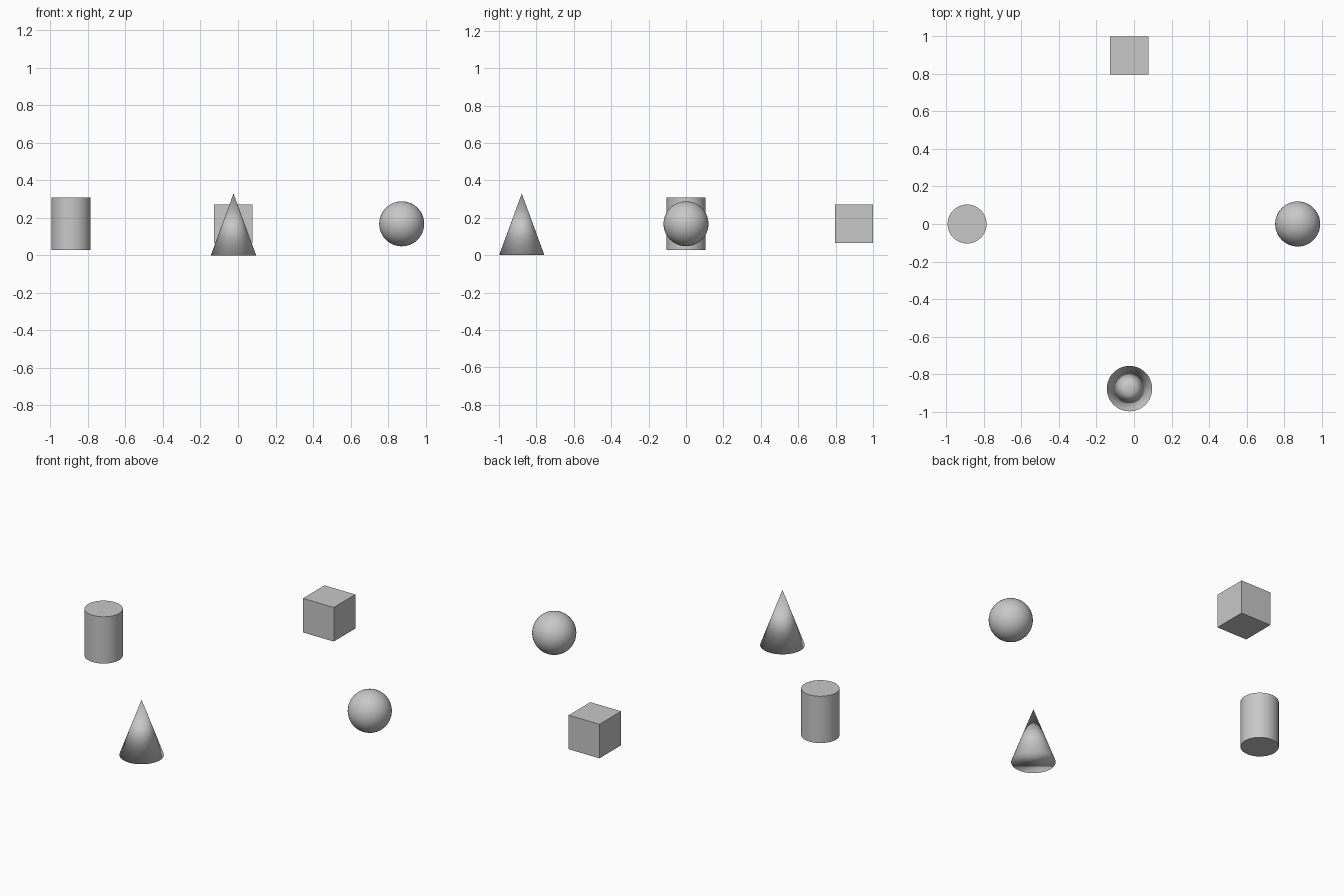
import bpy
import math

# Remove the default object
default = bpy.data.objects.get("Cube")
if default:
    bpy.data.objects.remove(default, do_unlink=True)

# One plain grey for every solid
GREY = (0.58, 0.58, 0.58, 1.0)
grey = bpy.data.materials.new("light_grey")
grey.use_nodes = True
grey.diffuse_color = GREY
shader = grey.node_tree.nodes["Principled BSDF"]
shader.inputs["Base Color"].default_value = GREY
shader.inputs["Roughness"].default_value = 0.8

SIDES = 48


def finish(name):
    """Name the newest object and give it the grey material."""
    obj = bpy.context.active_object
    obj.name = name
    obj.data.name = name
    obj.data.materials.append(grey)
    return obj


# Cube at the back
bpy.ops.mesh.primitive_cube_add(size=0.204, location=(-0.025, 0.898, 0.168))
finish("cube_block")

# Cylinder on the right, with crisp rims
bpy.ops.mesh.primitive_cylinder_add(
    vertices=SIDES, radius=0.104, depth=0.28, location=(-0.89, 0, 0.168))
finish("cylinder")
bpy.ops.object.shade_smooth_by_angle(angle=math.radians(30))

# Sphere on the left
bpy.ops.mesh.primitive_uv_sphere_add(
    segments=SIDES, ring_count=24, radius=0.12, location=(0.873, 0, 0.168))
finish("sphere")
bpy.ops.object.shade_smooth()

# Cone at the front, smoothed across its tip and base rim
bpy.ops.mesh.primitive_cone_add(
    vertices=SIDES, radius1=0.121, radius2=0, depth=0.33,
    location=(-0.024, -0.878, 0.165))
finish("cone")
bpy.ops.object.shade_smooth()
